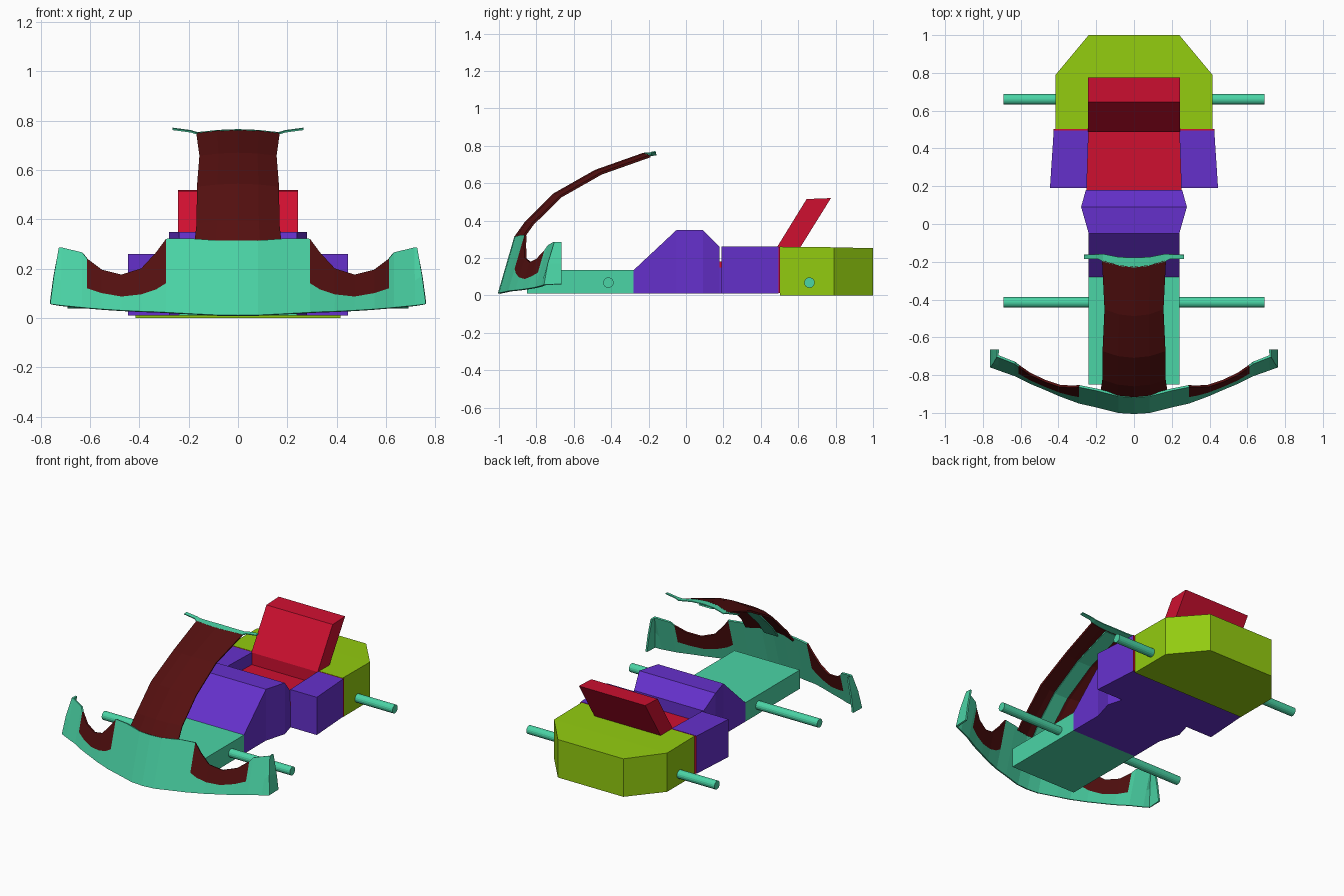
import bpy, math

if "Cube" in bpy.data.objects:
    bpy.data.objects.remove(bpy.data.objects["Cube"])


def material(name, rgb):
    m = bpy.data.materials.new(name)
    m.diffuse_color = (*rgb, 1)
    m.use_nodes = True
    m.node_tree.nodes["Principled BSDF"].inputs["Base Color"].default_value = m.diffuse_color
    return m


TEAL = material("teal", (0.07, 0.66, 0.38))
PURPLE = material("purple", (0.13, 0.03, 0.60))
RED = material("red", (0.62, 0.005, 0.03))
LIME = material("lime", (0.29, 0.60, 0.005))
DARK = material("dark_red", (0.09, 0.005, 0.005))


def add(name, verts, faces, mats, face_mats=None, thickness=0, mirror=False):
    me = bpy.data.meshes.new(name)
    me.from_pydata(verts, [], faces)
    for m in mats:
        me.materials.append(m)
    if face_mats:
        for p, i in zip(me.polygons, face_mats):
            p.material_index = i
    me.update()
    ob = bpy.data.objects.new(name, me)
    bpy.context.collection.objects.link(ob)
    if mirror:
        ob.modifiers.new("mirror", 'MIRROR')
    if thickness:
        s = ob.modifiers.new("thickness", 'SOLIDIFY')
        s.thickness = thickness
        s.offset = 0
    return ob


def loft(name, stations, mat, mirror=False):
    """Boxy sections along y: (y, x0, x1, z0, z1)."""
    v, f = [], []
    for y, x0, x1, z0, z1 in stations:
        v += [(x0, y, z0), (x1, y, z0), (x1, y, z1), (x0, y, z1)]
    for s in range(len(stations) - 1):
        for k in range(4):
            a, b = s * 4 + k, s * 4 + (k + 1) % 4
            f.append((a, b, b + 4, a + 4))
    n = len(v)
    f += [(3, 2, 1, 0), (n - 4, n - 3, n - 2, n - 1)]
    return add(name, v, f, [mat], mirror=mirror)


def sym(name, stations, mat):
    return loft(name, [(y, -w, w, z0, z1) for y, w, z0, z1 in stations], mat)


def prism(name, profile, hw, mat):
    """Side profile (y, z) extruded across x."""
    n = len(profile)
    v = [(s * hw, y, z) for s in (-1, 1) for y, z in profile]
    f = [(i, i + n, (i + 1) % n + n, (i + 1) % n) for i in range(n)]
    f += [tuple(range(n)), tuple(reversed(range(n, 2 * n)))]
    return add(name, v, f, [mat])


def grid(name, rows, mats, thickness):
    c = len(rows[0])
    v = [p for r in rows for p in r]
    f = [(i * c + j, i * c + j + 1, (i + 1) * c + j + 1, (i + 1) * c + j)
         for i in range(len(rows) - 1) for j in range(c - 1)]
    return add(name, v, f, mats, thickness=thickness)


# Chassis, cowl, side pods and rear block
sym("front_chassis", [(-.85, .24, .01, .135), (-.28, .24, .01, .135)], TEAL)
sym("cowl", [(-.28, .24, .01, .135), (-.05, .24, .01, .35),
             (.09, .28, .01, .35), (.18, .255, .01, .26)], PURPLE)
loft("side_pods", [(.19, .25, .445, .01, .26), (.495, .24, .425, .01, .26)], PURPLE, True)
sym("cockpit_floor", [(.18, .252, .01, .15), (.495, .242, .01, .15)], PURPLE)
sym("bulkhead", [(.495, .425, .012, .258), (.503, .425, .012, .258)], RED)
sym("rear_block", [(.503, .415, 0, .26), (.79, .415, 0, .257), (1, .24, 0, .252)], LIME)

# Seat: sunken pan and reclined back
sym("seat_pan", [(.18, .252, .15, .18), (.495, .242, .15, .18)], RED)
prism("seat_back", [(.488, .17), (.488, .26), (.645, .515), (.775, .52), (.61, .255), (.61, .2)],
      .243, RED)

# Axles
for name, y in (("front_axle", -.415), ("rear_axle", .66)):
    bpy.ops.mesh.primitive_cylinder_add(vertices=16, radius=.028, depth=1.38,
                                        location=(0, y, .068), rotation=(0, math.pi / 2, 0))
    ob = bpy.context.object
    ob.name = name
    ob.data.materials.append(TEAL)

# Bumper shell: columns of (x, y at bottom, z bottom, z middle, z top)
cols = [(0, -1, .01, .13, .312), (.08, -.995, .011, .13, .313), (.2, -.965, .017, .135, .322),
        (.29, -.945, .022, .14, .32), (.33, -.93, .024, .115, .265), (.39, -.908, .026, .095, .2),
        (.47, -.873, .03, .086, .175), (.55, -.84, .035, .1, .195), (.61, -.81, .04, .12, .24),
        (.63, -.80, .042, .13, .265), (.715, -.77, .05, .15, .285)]
v, f, fm = [], [], []
for x, y, a, b, c in cols:
    v += [(x, y + .29 * (z - a), z) for z in (a, b, c)]
for i in range(len(cols) - 1):
    for k in range(2):
        a = i * 3 + k
        f.append((a, a + 3, a + 4, a + 1))
        fm.append(1 if k and 3 <= i < 8 else 0)
# wrapped end flap of the bumper
n = len(v)
v += [(.757, -.755, .056), (.742, -.735, .17), (.722, -.70, .284),
      (.757, -.665, .06), (.742, -.665, .17), (.72, -.665, .284)]
for a, b in ((n - 3, n), (n, n + 3)):
    for k in range(2):
        f.append((a + k, b + k, b + k + 1, a + k + 1))
        fm.append(0)
add("front_bumper", v, f, [TEAL, DARK], fm, .012, True)

# Curved canopy panel rising from the bumper: (y, z, half width)
path = [(-.912, .312, .175), (-.855, .392, .166), (-.705, .54, .165),
        (-.485, .665, .155), (-.225, .757, .168)]
rows = [[(u * w, y + .035 * u * u, z - .012 * u * u) for u in (-1, -.5, 0, .5, 1)]
        for y, z, w in path]
grid("canopy", rows, [DARK], .012)

# Inner rib under the canopy and trailing lip at its top
grid("canopy_rib", [[(x, y + .02, z - .02) for x in (-.05, .05)] for y, z, w in path], [TEAL], .008)
lip = [(-.265, -.185, -.163, .765), (-.19, -.185, -.16, .755), (-.165, -.198, -.158, .747),
       (-.08, -.222, -.175, .756), (0, -.23, -.178, .759)]
lip += [(-x, a, b, z) for x, a, b, z in reversed(lip[:-1])]
grid("canopy_lip", [[(x, a, z), (x, b, z + .004)] for x, a, b, z in lip], [TEAL], .006)
